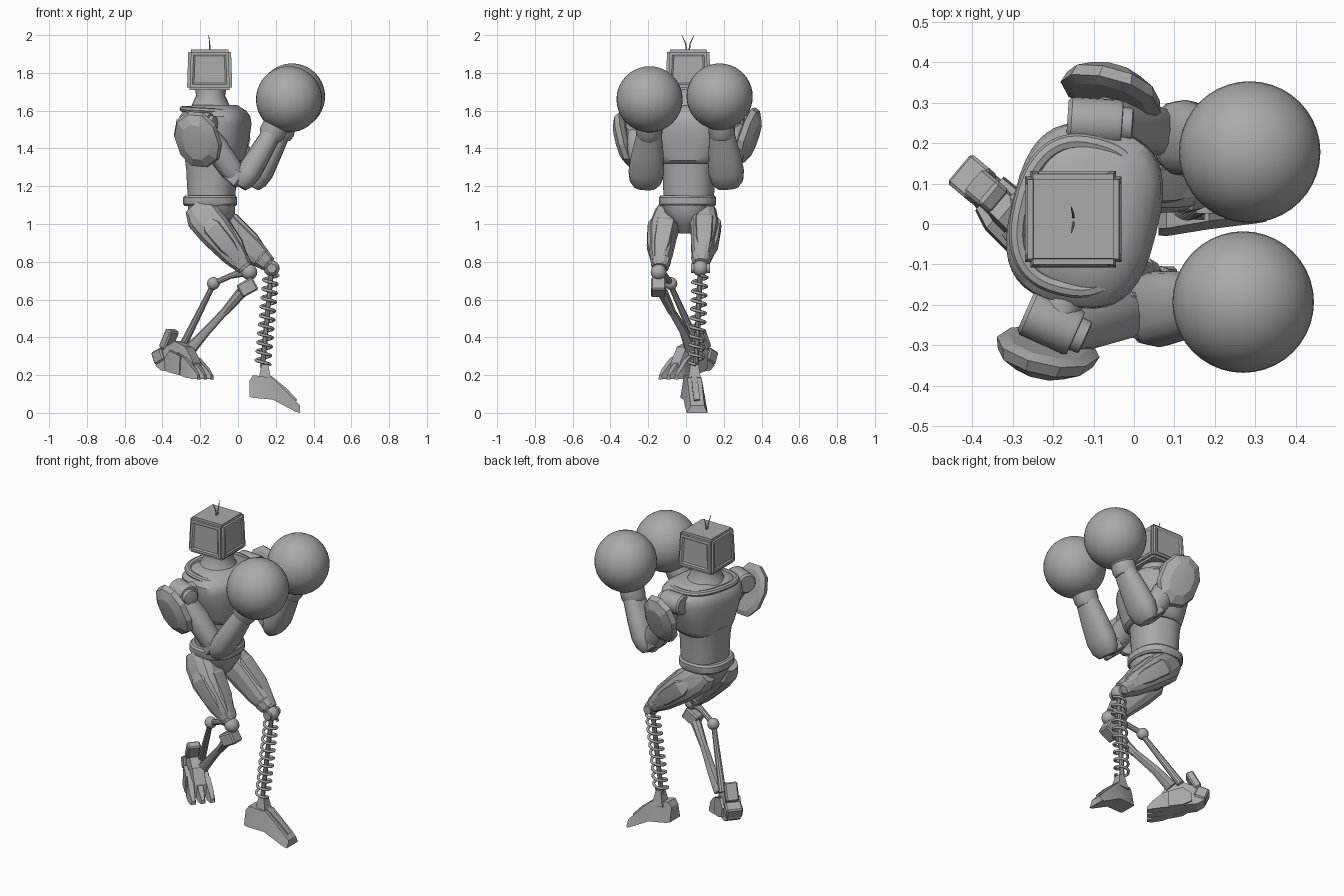
import bpy, bmesh, math
from mathutils import Vector, Matrix

cube = bpy.data.objects.get("Cube")
if cube:
    bpy.data.objects.remove(cube, do_unlink=True)

grey = bpy.data.materials.new("plain_grey")
grey.use_nodes = True
colour = (0.4, 0.4, 0.4, 1)
grey.diffuse_color = colour
grey.node_tree.nodes["Principled BSDF"].inputs["Base Color"].default_value = colour

X, Y, Z = Vector((1, 0, 0)), Vector((0, 1, 0)), Vector((0, 0, 1))
TWIST = math.radians(-14)
FORWARD = Vector((math.cos(TWIST), math.sin(TWIST), 0))
LEFT = Z.cross(FORWARD)


def finish(name, bm, angle=35):
    bmesh.ops.recalc_face_normals(bm, faces=bm.faces)
    me = bpy.data.meshes.new(name)
    bm.to_mesh(me)
    bm.free()
    me.materials.append(grey)
    ob = bpy.data.objects.new(name, me)
    bpy.context.collection.objects.link(ob)
    bpy.ops.object.select_all(action='DESELECT')
    ob.select_set(True)
    bpy.context.view_layer.objects.active = ob
    bpy.ops.object.shade_smooth_by_angle(angle=math.radians(angle))
    return ob


def skin(bm, rings, closed=False):
    n = len(rings[0])
    pairs = list(zip(rings, rings[1:]))
    if closed:
        pairs.append((rings[-1], rings[0]))
    else:
        bm.faces.new(rings[0])
        bm.faces.new(rings[-1])
    for a, b in pairs:
        for i in range(n):
            j = (i + 1) % n
            bm.faces.new((a[i], a[j], b[j], b[i]))


def limb(name, path, radii, sides=16, ref=Y, power=2, closed=False, angle=35, spin=0):
    """Sweep a superellipse along a path; radii are (along ref, across ref)."""
    bm, rings = bmesh.new(), []
    path = [Vector(p) for p in path]
    if not isinstance(radii, list):
        radii = [radii] * len(path)
    last = len(path) - 1
    for i, p in enumerate(path):
        if closed:
            t = path[(i + 1) % len(path)] - path[i - 1]
        else:
            t = path[min(i + 1, last)] - path[max(i - 1, 0)]
        t.normalize()
        u = (ref - t * ref.dot(t)).normalized()
        v = t.cross(u)
        a, b = radii[i] if isinstance(radii[i], tuple) else (radii[i], radii[i])
        ring = []
        for k in range(sides):
            w = math.tau * k / sides + spin
            c, s = math.cos(w), math.sin(w)
            c = math.copysign(abs(c) ** (2 / power), c)
            s = math.copysign(abs(s) ** (2 / power), s)
            ring.append(bm.verts.new(p + u * a * c + v * b * s))
        rings.append(ring)
    skin(bm, rings, closed)
    return finish(name, bm, angle)


def tower(name, centre, levels, **kw):
    """Stack of (z, half depth, half width) levels."""
    return limb(name, [(*centre, l[0]) for l in levels], [(l[1], l[2]) for l in levels], **kw)


def ball(name, centre, r, seg=24):
    bm = bmesh.new()
    bmesh.ops.create_uvsphere(bm, u_segments=seg, v_segments=seg // 2, radius=r,
                              matrix=Matrix.Translation(centre))
    return finish(name, bm, 60)


def box(name, centre, size, tilt=0, turn=0, bevel=0.008):
    bm = bmesh.new()
    mat = (Matrix.Translation(centre) @ Matrix.Rotation(turn, 4, 'Z')
           @ Matrix.Rotation(tilt, 4, 'Y') @ Matrix.Diagonal((*size, 1)))
    bmesh.ops.create_cube(bm, size=1, matrix=mat)
    bmesh.ops.bevel(bm, geom=bm.edges[:], offset=bevel, segments=1, affect='EDGES')
    return finish(name, bm, 25)


def wedge(name, sections, matrix=Matrix()):
    """Block from (x, y centre, half width, bottom, top) sections, narrower on top."""
    bm, rings = bmesh.new(), []
    for x, y, w, lo, hi in sections:
        corners = ((y - w, lo), (y + w, lo), (y + w * 0.65, hi), (y - w * 0.65, hi))
        rings.append([bm.verts.new(matrix @ Vector((x, a, b))) for a, b in corners])
    skin(bm, rings)
    return finish(name, bm, 20)


# Torso: abdomen, flat-backed chest shell, collar and neck
tower("abdomen", (-.14, .015), [(1.12, .12, .13), (1.2, .127, .135), (1.28, .13, .138), (1.36, .14, .15)],
      sides=32, ref=FORWARD, power=2.4)
chest = (-.122, .02)
tower("chest", chest, [(1.32, .13, .142), (1.335, .148, .16), (1.36, .154, .172), (1.45, .172, .2),
                       (1.53, .182, .225), (1.57, .175, .222), (1.6, .155, .195), (1.63, .11, .135)],
      sides=40, ref=FORWARD, power=2.8)
rim = []
for k in range(48):
    w = math.tau * k / 48
    c, s = math.cos(w), math.sin(w)
    rim.append(Vector((chest[0] - .015, chest[1], 1.6 - .01 * c))
               + FORWARD * .145 * math.copysign(abs(c) ** .8, c) + LEFT * .182 * math.copysign(abs(s) ** .8, s))
limb("collar", rim, (.016, .02), sides=8, ref=Z, closed=True)
tower("neck", (-.145, .015), [(1.59, .12, .13), (1.64, .095, .1), (1.68, .077, .085), (1.73, .085, .085)],
      sides=24, ref=X)

# Head: slightly tapered block with shallow side panels
bm = bmesh.new()
bmesh.ops.create_cube(bm, size=1, matrix=Matrix.Translation((-.15, .012, 1.817))
                      @ Matrix.Diagonal((.24, .24, .215, 1)))
for v in bm.verts:
    if v.co.z > 1.8:
        v.co.x = -.15 + (v.co.x + .15) * .94
        v.co.y = .012 + (v.co.y - .012) * .93
bmesh.ops.bevel(bm, geom=bm.edges[:], offset=.014, segments=2, affect='EDGES')
bm.normal_update()
panels = [f for f in bm.faces if f.calc_area() > .02 and abs(f.normal.z) < .5]
bmesh.ops.inset_individual(bm, faces=panels, thickness=.02, depth=0)
bmesh.ops.inset_individual(bm, faces=panels, thickness=.012, depth=-.006)
finish("head", bm, 25)
for side, tip in ((-1, -.022), (1, .042)):
    limb("antenna", [(-.15, .01 + side * .006, 1.915), (-.15, .01 + side * .012, 1.955), (-.155, tip, 2)],
         [.004, .0035, .0015], sides=6)

# Hips
tower("belt", (-.147, .008), [(1.095, .135, .145), (1.105, .143, .152), (1.14, .143, .152), (1.15, .132, .142)],
      sides=28, ref=X, power=2.4)
tower("pelvis", (-.14, 0), [(.95, .04, .035), (1, .09, .06), (1.06, .125, .12), (1.11, .125, .135)],
      sides=12, ref=X, power=2.4)

# Arms: (name, side, shoulder, elbow, wrist, glove, shoulder pad)
arms = [("right", -1, (-.19, -.25, 1.53), (.02, -.215, 1.21), (.18, -.195, 1.48), (.27, -.193, 1.66),
         (-.215, -.315, 1.445)),
        ("left", 1, (-.08, .25, 1.55), (.09, .22, 1.21), (.225, .19, 1.48), (.286, .178, 1.675),
         (-.055, .325, 1.465))]
for side, s, shoulder, elbow, wrist, glove, pad in arms:
    sh, el, wr, gl, pd = map(Vector, (shoulder, elbow, wrist, glove, pad))
    out = LEFT * s
    ball(side + "_glove", gl, .175, 40)
    limb(side + "_glove_cuff", [wr - (gl - wr) * .12, wr, wr.lerp(gl, .2), wr.lerp(gl, .5)],
         [.06, .07, .07, .12], sides=24)
    limb(side + "_forearm", [el - (wr - el) * .05, el.lerp(wr, .06), el.lerp(wr, .25), el.lerp(wr, .6), wr],
         [(.06, .035), (.085, .055), (.095, .066), (.085, .06), (.066, .052)], sides=16, power=2.4)
    top = sh + out * .01 - Z * .02
    limb(side + "_upper_arm", [top, top.lerp(el, .35), top.lerp(el, .75), el + Z * .01],
         [.055, .068, .062, .045], sides=12, power=2.3)
    box(side + "_elbow_joint", el.lerp(top, .16), (.09, .11, .09), .7, TWIST)
    # Shoulder drum with stepped cap
    axis = (FORWARD + out * .18).normalized()
    limb(side + "_shoulder_drum", [sh + axis * d for d in (-.085, -.075, .04, .05, .051, .075, .078)],
         [.05, .06, .06, .056, .044, .042, .03], sides=24, ref=Z)
    limb(side + "_shoulder_axle", [sh - out * .1, sh], .05, sides=16, ref=Z)
    # Faceted outer shield, leaning out at the top
    face = (out - Z * .3).normalized()
    limb(side + "_shoulder_pad", [pd + face * d for d in (-.025, -.012, .018, .045, .05)],
         [(.13, .095), (.16, .125), (.15, .115), (.1, .07), (.05, .03)],
         sides=10, ref=(Z - FORWARD * .25).normalized(), power=2.2, angle=20)

# Thighs: faceted core, raised front armour, outer plate and knee band
thighs = [("right", -1, (-.205, -.085, 1.065), (.04, -.14, .765)),
          ("left", 1, (-.175, .085, 1.065), (.165, .08, .785))]
for side, s, hip, knee in thighs:
    h, k = Vector(hip), Vector(knee)
    along = (k - h).normalized()
    front = (X - along * along.x).normalized()
    mid = Y * s * .018
    limb(side + "_thigh", [h - along * .04, h + along * .03, h.lerp(k, .35) + mid, h.lerp(k, .75) + mid * .4, k],
         [(.055, .06), (.078, .095), (.078, .092), (.062, .07), (.038, .042)],
         sides=12, power=2.6, angle=20, spin=.26)
    limb(side + "_thigh_front_armour", [h.lerp(k, f) + front * d + mid * .7
                                        for f, d in ((.2, .064), (.32, .068), (.66, .056), (.88, .037))],
         [(.03, .012), (.05, .03), (.044, .026), (.028, .014)], sides=8, power=4, angle=20)
    limb(side + "_thigh_outer_armour", [h.lerp(k, f) + Y * s * d
                                        for f, d in ((.15, .07), (.28, .08), (.6, .068), (.85, .042))],
         [(.012, .025), (.024, .05), (.022, .045), (.012, .025)], sides=8, power=4, angle=20)
    limb(side + "_knee_band", [h.lerp(k, f) for f in (.84, .87, .96, .99)],
         [.045, .055, .048, .038], sides=10, power=2.6, angle=20)

# Left lower leg: knee ball, spring around a rod, and foot
a, b = Vector((.178, .076, .765)), Vector((.13, .052, .24))
ball("left_knee_ball", a, .042)
limb("left_knee_pin", [a - Y * .05, a + Y * .05], .025, sides=16, ref=Z)
limb("left_shin_rod", [a, b], .014, sides=10)
turns, steps = 10, 16
coil = []
for i in range(turns * steps + 1):
    w = math.tau * i / steps
    f = .07 + .9 * i / (turns * steps)
    coil.append(a.lerp(b, f) + X * .038 * math.cos(w) + Y * .038 * math.sin(w))
limb("left_shin_spring", coil, .008, sides=6, ref=Z, angle=70)
tower("left_ankle", (.142, .045), [(.17, .055, .055), (.195, .042, .045), (.255, .025, .03)],
      sides=4, ref=X, spin=math.pi / 4, angle=20)
wedge("left_foot", [(.06, .022, .05, .085, .17), (.08, .025, .055, .08, .2), (.185, .045, .058, .07, .185),
                    (.305, .058, .056, .006, .065), (.328, .06, .054, 0, .04)])
limb("left_foot_ridge", [(.17, .043, .19), (.25, .051, .125), (.31, .058, .067)],
     [(.022, .012), (.024, .012), (.022, .006)], sides=4, spin=math.pi / 4, angle=20)

# Right lower leg: knee block, linkage rods
ball("right_knee_ball", (.06, -.145, .745), .042)
box("right_knee_block", (.05, -.145, .665), (.095, .08, .075), -.5)
ball("right_link_ball", (-.13, -.08, .685), .034)
limb("right_knee_link", [(.05, -.14, .75), (-.04, -.11, .725), (-.13, -.08, .685)],
     [.026, .016, .016], sides=10)
limb("right_rear_rod", [(-.13, -.08, .685), (-.145, -.07, .65), (-.29, .06, .36)], [.02, .015, .022], sides=10)
limb("right_front_rod", [(.045, -.14, .67), (-.03, -.1, .58), (-.17, -.01, .43), (-.25, .025, .34)],
     [.028, .018, .024, .032], sides=8, power=2.6)
limb("right_rod_sleeve", [(.02, -.125, .64), (-.07, -.075, .535)], [.03, .022], sides=8)

# Right foot: lifted, turned and clawed
turn = math.radians(-40)
foot = Matrix.Translation((-.295, .01, 0)) @ Matrix.Rotation(turn, 4, 'Z')
wedge("right_foot", [(-.16, .01, .04, .25, .29), (-.12, .01, .045, .225, .34), (-.03, .005, .05, .215, .38),
                     (.05, 0, .052, .2, .35), (.1, 0, .05, .195, .27)], foot)
for y in (-.05, 0, .05):
    wedge("right_toe", [(.0, y * .7, .02, .21, .32), (.07, y, .024, .19, .29),
                        (.13, y * 1.1, .022, .18, .235), (.16, y * 1.1, .014, .178, .2)], foot)
for s in (-1, 1):
    wedge("right_foot_side_plate", [(-.09, .01 + s * .04, .015, .24, .29), (-.04, s * .048, .018, .215, .33),
                                    (.04, s * .055, .018, .2, .3)], foot)
box("right_heel_fin", foot @ Vector((-.1, .01, .39)), (.045, .075, .11), .5, turn)
box("right_heel_block", foot @ Vector((-.145, .01, .3)), (.07, .095, .07), -.4, turn)
